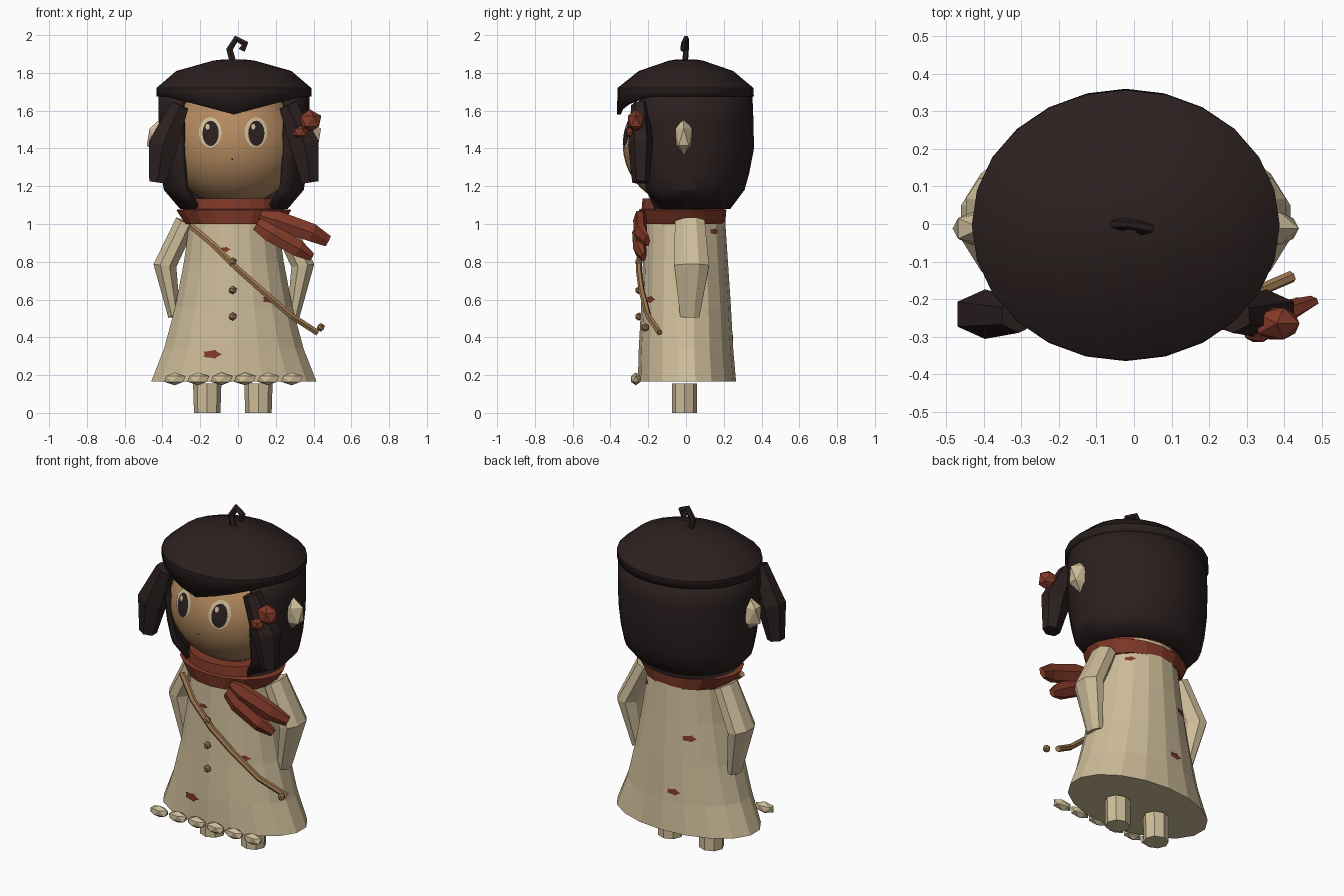
import bpy, bmesh, math
from mathutils import Vector
from mathutils.bvhtree import BVHTree

if "Cube" in bpy.data.objects:
    bpy.data.objects.remove(bpy.data.objects["Cube"])

CX = -0.022  # centre line of the figure


def material(name, r, g, b):
    m = bpy.data.materials.new(name)
    m.diffuse_color = [(c / 255) ** 2.2 for c in (r, g, b)] + [1]
    m.use_nodes = True
    m.node_tree.nodes["Principled BSDF"].inputs["Base Color"].default_value = m.diffuse_color
    return m


CREAM = material("cream", 205, 187, 152)
SKIN = material("tan_skin", 178, 136, 95)
DARK = material("dark_brown", 48, 37, 37)
RED = material("rust_red", 128, 60, 44)
WOOD = material("wood_tan", 160, 122, 82)


def finish(name, bm, mat, smooth=0, normals=True):
    if normals:
        bmesh.ops.recalc_face_normals(bm, faces=bm.faces)
    me = bpy.data.meshes.new(name)
    bm.to_mesh(me)
    bm.free()
    ob = bpy.data.objects.new(name, me)
    me.materials.append(mat)
    bpy.context.collection.objects.link(ob)
    if smooth:
        bpy.ops.object.select_all(action='DESELECT')
        ob.select_set(True)
        bpy.context.view_layer.objects.active = ob
        bpy.ops.object.shade_smooth_by_angle(angle=math.radians(smooth))
    return ob


def bridge(bm, rings, caps=True):
    n = len(rings[0])
    for a, b in zip(rings, rings[1:]):
        for i in range(n):
            bm.faces.new((a[i], a[(i + 1) % n], b[(i + 1) % n], b[i]))
    if caps:
        bm.faces.new(rings[0])
        bm.faces.new(rings[-1])


def loft(rings, n, caps=True):
    """Horizontal ellipses: (x, y, z, rx, ry)."""
    bm = bmesh.new()
    rows = []
    for x, y, z, rx, ry in rings:
        angs = [2 * math.pi * i / n - math.pi / 2 for i in range(n)]
        rows.append([bm.verts.new((x + rx * math.cos(a), y + ry * math.sin(a), z)) for a in angs])
    bridge(bm, rows, caps)
    return bm


def tube(name, pts, radii, n, mat):
    """Elliptical tube along points; radii are (in the front plane, in depth)."""
    bm = bmesh.new()
    pts = [Vector(p) for p in pts]
    rows = []
    for i, p in enumerate(pts):
        t = (pts[min(i + 1, len(pts) - 1)] - pts[max(i - 1, 0)]).normalized()
        u = t.cross(Vector((0, 1, 0))).normalized()
        v = t.cross(u)
        ru, rv = radii[i] if isinstance(radii, list) else radii
        angs = [2 * math.pi * (k + 0.5) / n for k in range(n)]
        rows.append([bm.verts.new(p + u * ru * math.cos(a) + v * rv * math.sin(a)) for a in angs])
    bridge(bm, rows)
    return finish(name, bm, mat)


def blob(name, loc, size, mat, sub=1):
    bm = bmesh.new()
    bmesh.ops.create_icosphere(bm, subdivisions=sub, radius=1)
    for v in bm.verts:
        v.co = Vector(loc) + Vector(c * s for c, s in zip(v.co, size))
    return finish(name, bm, mat)


def shell(ob, thickness):
    mod = ob.modifiers.new("thickness", 'SOLIDIFY')
    mod.thickness = thickness
    mod.offset = -1


# Dress
bm = loft([(CX, .005, .165, .445, .26), (CX, 0, .34, .375, .25), (CX, 0, .56, .315, .238),
           (CX, -.003, .8, .268, .225), (CX, -.008, 1.1, .225, .21)], 18)
bmesh.ops.recalc_face_normals(bm, faces=bm.faces)
dress_tree = BVHTree.FromBMesh(bm)
finish("dress", bm, CREAM)

# Painted patches on the dress, laid just above its surface
for deg, z, s in [(244, .31, .055), (258, .865, .032), (315, .6, .045), (40, .96, .035),
                  (125, .72, .045), (105, .4, .045)]:
    a = math.radians(deg)
    out = Vector((math.cos(a), math.sin(a), 0))
    hit, nor, _, _ = dress_tree.ray_cast(Vector((CX, 0, z)) + out * 2, -out)
    side = Vector((0, 0, 1)).cross(nor).normalized()
    up = nor.cross(side)
    bm = bmesh.new()
    vs = []
    for k in range(10):
        b, r = math.pi * k / 5, s * (1 if k % 2 == 0 else .72)
        p = hit + side * r * math.cos(b) + up * r * .45 * math.sin(b) + nor * .1
        q = dress_tree.ray_cast(p, -nor)[0] or p - nor * .1
        vs.append(bm.verts.new(q + nor * .006))
    bm.faces.new(vs)
    finish("dress_patch", bm, RED, normals=False)

# Legs
for x in (-.163, .108):
    finish("leg", loft([(x, -.008, .0, .07, .066), (x, -.008, .155, .075, .066)], 8), CREAM)

# Hem beads along the front
for i in range(6):
    blob("hem_bead", (-.335 + .124 * i, -.266, .18), (.064, .03, .034), CREAM)

# Parts mirrored left and right
for s in (-1, 1):
    tube("arm", [(CX + s * .255, .02, 1.01), (CX + s * .365, .03, .78), (CX + s * .315, .02, .51)],
         [(.06, .085), (.066, .1), (.035, .055)], 8, CREAM)
    blob("ear", (CX + s * .385, -.012, 1.46), (.085, .052, .1), CREAM)
    tube("side_lock", [(CX + s * .285, -.245, 1.63), (CX + s * .375, -.24, 1.42),
                       (CX + s * .405, -.24, 1.22)],
         [(.055, .045), (.088, .066), (.05, .045)], 6, DARK)

# Head
HC, HR = Vector((CX, -.02, 1.42)), Vector((.355, .315, .32))
bm = bmesh.new()
bmesh.ops.create_uvsphere(bm, u_segments=32, v_segments=20, radius=1)
for v in bm.verts:
    v.co = HC + v.co * HR
finish("head", bm, SKIN, 60)


# Face details follow the curve of the head
def face_disc(name, x, z, rx, rz, lift, mat):
    bm = bmesh.new()

    def vert(px, pz):
        d = 1 - ((px - HC.x) / HR.x) ** 2 - ((pz - HC.z) / HR.z) ** 2
        return bm.verts.new((px, HC.y - HR.y * math.sqrt(d) - lift, pz))
    rows = [[vert(x + f * rx * math.cos(math.tau * k / 20), z + f * rz * math.sin(math.tau * k / 20))
             for k in range(20)] for f in (1, .5)]
    bridge(bm, rows, False)
    bm.faces.new(rows[-1])
    for f in bm.faces:
        f.normal_update()
        if f.normal.y > 0:
            f.normal_flip()
    finish(name, bm, mat, normals=False)


for x in (-.147, .095):
    face_disc("eye_white", x, 1.485, .06, .08, .004, CREAM)
    face_disc("pupil", x + .002, 1.48, .043, .067, .007, DARK)
    face_disc("eye_glint", x - .014, 1.515, .011, .015, .0095, CREAM)
face_disc("mouth", -.03, 1.343, .005, .005, .005, DARK)

# Hair bowl with a face opening at the front
bm = loft([(CX, .0, 1.72, .40, .35), (CX, .002, 1.55, .40, .355), (CX, .003, 1.4, .395, .357),
           (CX, .005, 1.27, .385, .33), (CX, .005, 1.18, .37, .305), (CX, .0, 1.08, .285, .235)],
          24, False)
bmesh.ops.recalc_face_normals(bm, faces=bm.faces)
gap = [f for f in bm.faces if math.atan2(abs(f.calc_center_median().x - CX),
                                         -f.calc_center_median().y * 1.14) < math.radians(45)]
bmesh.ops.delete(bm, geom=gap, context='FACES')
shell(finish("hair", bm, DARK, 30, False), .03)

# Cap with a pointed fringe
bm = loft([(CX, 0, 1.872, .05, .045), (CX, 0, 1.865, .11, .09), (CX, 0, 1.81, .305, .25),
           (CX, -.003, 1.72, .41, .36), (CX, -.003, 1.675, .41, .362)], 24, False)
bm.verts.ensure_lookup_table()
bm.faces.new(bm.verts[:24])
for v in bm.verts[-24:]:
    if v.co.y < -.2:
        v.co.z = 1.58 + .08 * min(1, abs(v.co.x - CX) / .3)
bmesh.ops.recalc_face_normals(bm, faces=bm.faces)
shell(finish("cap", bm, DARK, 30, False), .02)

# Curled stalk on the cap
tube("cap_stalk", [(-.025, -.005, 1.85), (-.045, 0, 1.925), (-.01, 0, 1.98), (.038, -.012, 1.955),
                   (.02, -.015, 1.92)], (.02, .015), 6, DARK)

# Scarf ring and its two tails
finish("scarf", loft([(CX, -.015, 1.0, .26, .222), (CX, -.018, 1.075, .31, .232),
                      (CX, -.02, 1.08, .255, .215), (CX, -.02, 1.135, .245, .21)], 18), RED)
tube("scarf_tail", [(.12, -.23, 1.045), (.2, -.245, 1.02), (.39, -.24, .955), (.475, -.205, .91)],
     [(.03, .02), (.06, .035), (.055, .035), (.035, .015)], 6, RED)
tube("scarf_tail", [(.1, -.24, 1.0), (.17, -.25, .955), (.32, -.245, .87), (.39, -.225, .825)],
     [(.04, .02), (.055, .035), (.05, .035), (.025, .015)], 6, RED)

# Hair bow
blob("bow_knot", (.38, -.265, 1.545), (.068, .05, .062), RED)
blob("bow_end", (.33, -.285, 1.485), (.045, .035, .038), RED)

# Shoulder strap, end bead and buttons
tube("strap", [(-.25, -.17, .99), (-.13, -.24, .89), (.0, -.25, .76), (.13, -.235, .645),
               (.28, -.2, .515), (.42, -.14, .425)], (.018, .016), 6, WOOD)
blob("strap_bead", (.438, -.215, .453), (.023, .023, .023), WOOD)
for z in (.8, .65, .51):
    blob("button", (-.028, -.25, z), (.023, .02, .022), WOOD)
